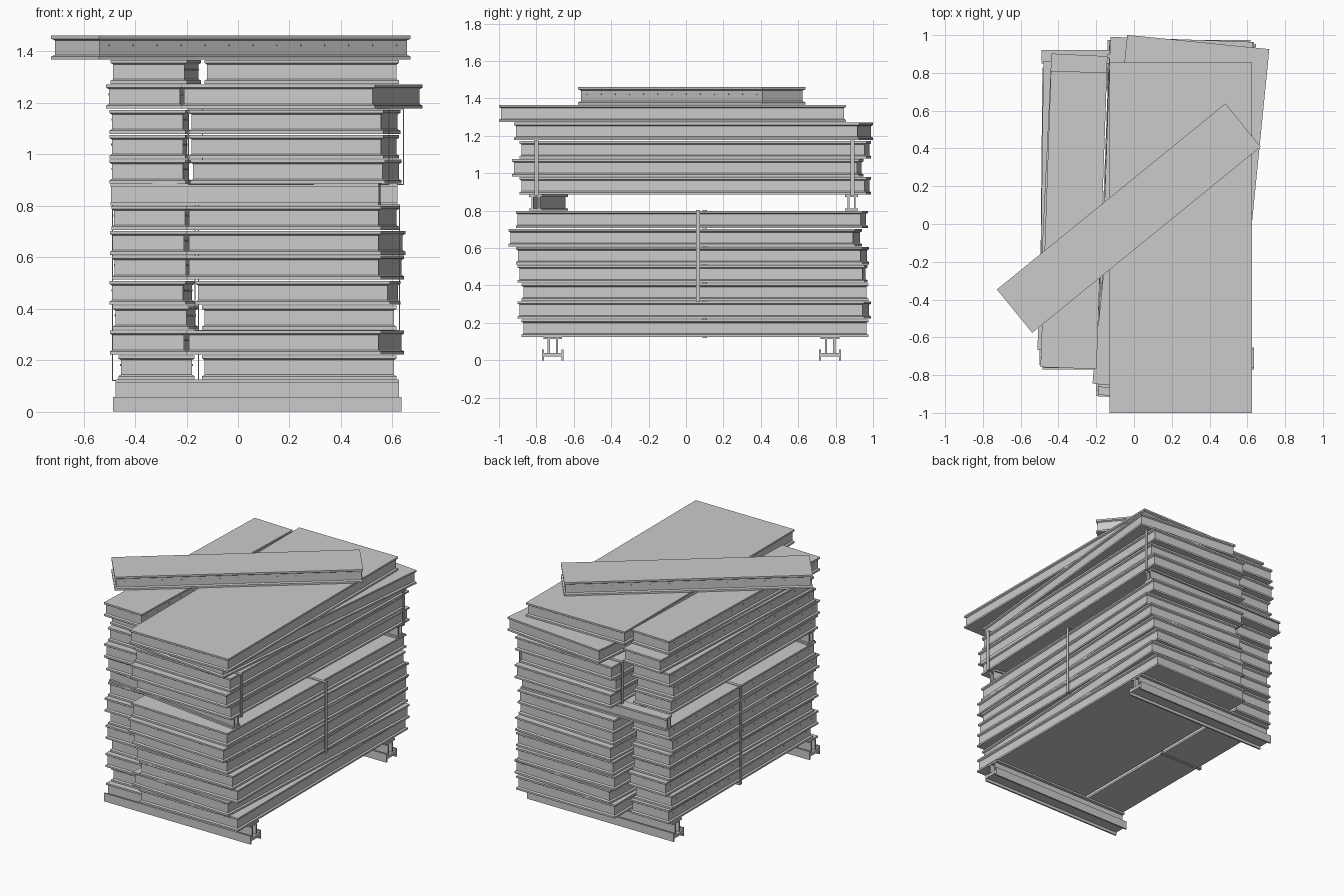
import bpy, bmesh
from math import sin, cos, radians, atan2, pi
from mathutils import Vector, Matrix

if "Cube" in bpy.data.objects:
    bpy.data.objects.remove(bpy.data.objects["Cube"])

T = 0.093  # panel thickness


def finish(name, bm, loc=(0, 0, 0), rot=0.0):
    bmesh.ops.recalc_face_normals(bm, faces=bm.faces)
    me = bpy.data.meshes.new(name)
    bm.to_mesh(me)
    bm.free()
    ob = bpy.data.objects.new(name, me)
    ob.location = loc
    ob.rotation_euler[2] = rot
    bpy.context.collection.objects.link(ob)
    return ob


def add_box(bm, x0, x1, y0, y1, z0, z1):
    m = Matrix.Translation(((x0 + x1) / 2, (y0 + y1) / 2, (z0 + z1) / 2))
    m = m @ Matrix.Diagonal((x1 - x0, y1 - y0, z1 - z0, 1))
    bmesh.ops.create_cube(bm, size=1, matrix=m)


def panel(name, w, l, loc, rot, bolts=False):
    """Framed panel: slab with projecting top and bottom lips and a recessed web."""
    bm = bmesh.new()
    d = 0.010
    rings = []
    for z, i in ((0, 0), (0.012, 0), (0.018, d), (T - 0.018, d), (T - 0.012, 0), (T, 0)):
        x, y = w / 2 - i, l / 2 - i
        rings.append([bm.verts.new(p) for p in ((-x, -y, z), (x, -y, z), (x, y, z), (-x, y, z))])
    for a, b in zip(rings, rings[1:]):
        for k in range(4):
            bm.faces.new((a[k], a[(k + 1) % 4], b[(k + 1) % 4], b[k]))
    bm.faces.new(rings[0][::-1])
    bm.faces.new(rings[-1])
    # row of small pins along the long sides
    if bolts:
        for s in (-1, 1):
            for k in range(13):
                m = Matrix.Translation((s * (w / 2 - d), -l / 2 + l * (k + 0.5) / 13, T * 0.6))
                bmesh.ops.create_cone(bm, cap_ends=True, segments=6, radius1=0.005, radius2=0.005,
                                      depth=0.006, matrix=m @ Matrix.Rotation(pi / 2, 4, 'Y'))
    return finish(name, bm, loc, rot)


def place(name, w, l, xl, ymin, lean, z, bolts=False):
    """Place a panel by its front left x, lowest y and sideways lean at the back."""
    a = atan2(lean, l)
    u, v = Vector((sin(a), cos(a))), Vector((cos(a), -sin(a)))
    c = Vector((xl, ymin + w * sin(a))) + v * w / 2 + u * l / 2
    return panel(name, w, l, (c.x, c.y, z), -a, bolts)


# wide stack: z, front left x, front y, lean
wide = [(.125, -.14, -.88, 0), (.222, -.2, -.90, .09), (.318, -.14, -.88, 0),
        (.415, -.165, -.90, .04), (.513, -.2, -.91, .09), (.609, -.2, -.95, .095),
        (.706, -.2, -.91, .07), (.886, -.185, -.89, .065), (.982, -.19, -.93, .06),
        (1.079, -.19, -.89, .065), (1.177, -.22, -.92, .185), (1.273, -.13, -1.0, 0)]
for i, (z, x, y, lean) in enumerate(wide):
    place(f"wide_panel_{i + 1}", 0.756, 1.855, x, y, lean, z)

# narrow stack
narrow = [(.125, -.465, -.72, 0), (.222, -.497, -.74, .02), (.318, -.487, -.71, .035),
          (.415, -.5, -.74, .035), (.513, -.49, -.72, .015), (.609, -.497, -.75, .02),
          (.706, -.492, -.72, .02), (.886, -.5, -.73, .02), (.982, -.5, -.75, .015),
          (1.079, -.5, -.71, .02), (1.177, -.512, -.68, .075), (1.273, -.495, -.768, .055)]
for i, (z, x, y, lean) in enumerate(narrow):
    place(f"narrow_panel_{i + 1}", 0.297, 1.57, x, y, lean, z, True)

# loose panel lying diagonally on top
panel("diagonal_top_panel", 0.296, 1.56, (-0.0275, 0.031, 1.367),
      atan2(0.985, 1.21) - pi / 2, True)

# two base bearers: sideways H rail below a channel
for name, y in (("front_base_bearer", -0.712), ("back_base_bearer", 0.77)):
    bm = bmesh.new()
    x0, x1 = -0.485, 0.635
    for s in (-1, 1):
        add_box(bm, x0, x1, *sorted((s * .047, s * .058)), 0, 0.057)
        add_box(bm, x0 + .01, x1 - .01, *sorted((s * .016, s * .028)), 0.04, 0.125)
    add_box(bm, x0, x1, -.047, .047, 0.02, 0.04)
    add_box(bm, x0 + .01, x1 - .01, -.05, .05, 0.113, 0.125)
    finish(name, bm, (0, y, 0))

# spacer beams between the lower and upper groups
for name, c, length, rot in (("front_spacer_beam", (0.03, -0.735, 0.8), 1.05, -radians(7.5)),
                             ("back_spacer_beam", (0.065, 0.885, 0.8), 1.11, 0)):
    bm = bmesh.new()
    h = length / 2
    add_box(bm, -h, h, -.035, .035, 0, .012)
    add_box(bm, -h, h, -.035, .035, .074, .086)
    for s in (-1, 1):
        add_box(bm, -h, h, *sorted((s * .012, s * .022)), .012, .074)
    finish(name, bm, c, rot)


def strap(name, x0, x1, y, z0, z1, t=0.004, w=0.022):
    """Flat binding band looped around a group of panels."""
    bm = bmesh.new()
    for a, b in ((x0 - t, x0), (x1, x1 + t)):
        add_box(bm, a, b, y - w / 2, y + w / 2, z0 - t, z1 + t)
    for z in (z0 - t, z1):
        add_box(bm, x0, x1, y - w / 2, y + w / 2, z, z + t)
    finish(name, bm)


strap("lower_wide_strap", -0.165, 0.625, 0.065, 0.316, 0.80)
strap("lower_narrow_strap", -0.485, -0.155, 0.10, 0.123, 0.80)
strap("upper_front_strap", -0.19, 0.585, -0.80, 0.884, 1.173)
strap("upper_back_strap", -0.135, 0.64, 0.89, 0.884, 1.173)
